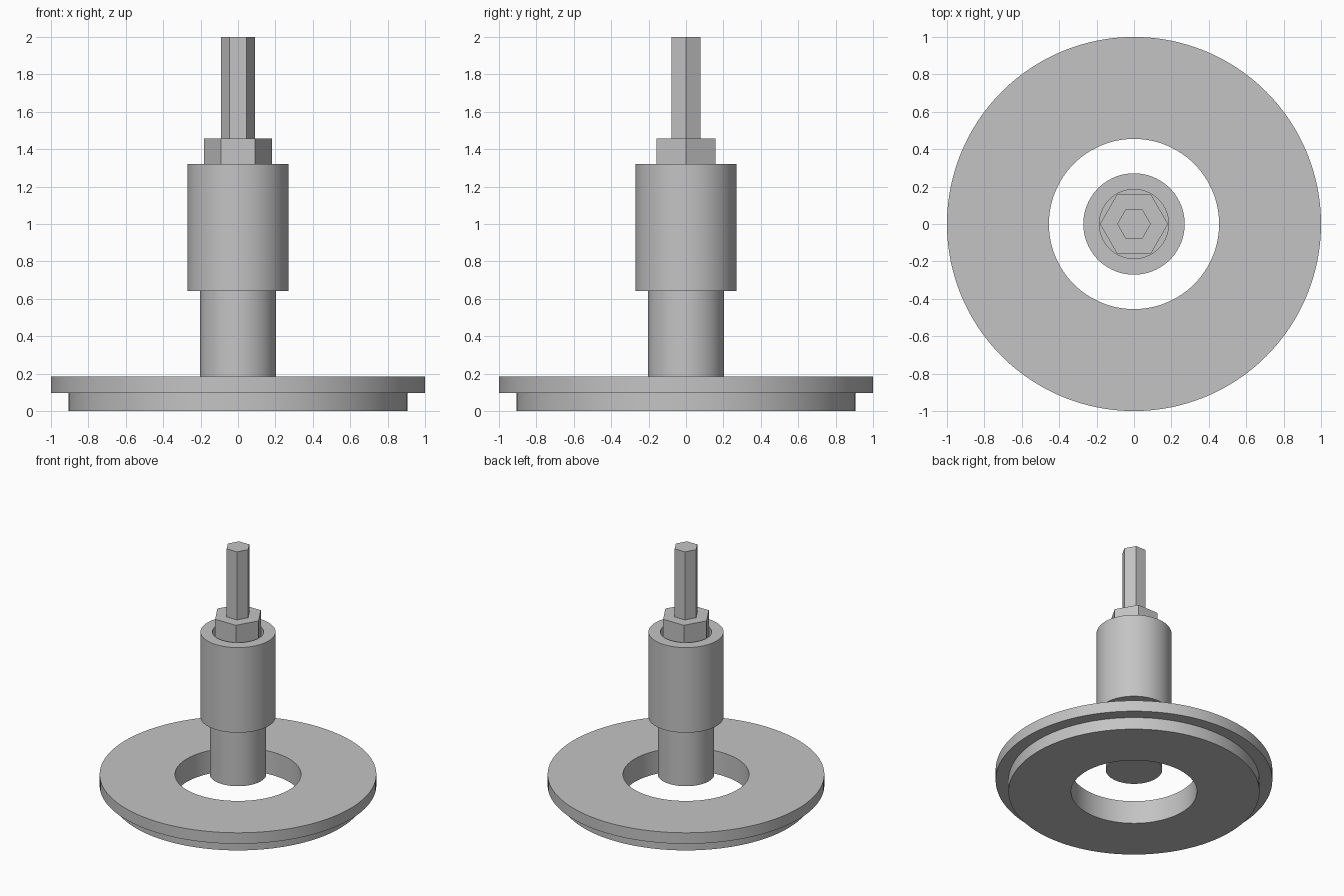
import bpy
import bmesh
from math import cos, sin, tau, radians

cube = bpy.data.objects.get("Cube")
if cube:
    bpy.data.objects.remove(cube, do_unlink=True)

# Single plain metal colour
steel = bpy.data.materials.new("grey_steel")
steel.use_nodes = True
colour = (0.55, 0.55, 0.55, 1.0)
steel.diffuse_color = colour
steel.node_tree.nodes["Principled BSDF"].inputs["Base Color"].default_value = colour


def turned(name, profile, sides, closed=False):
    """Revolve (radius, z) points about z; a radius of 0 makes a pole."""
    bm = bmesh.new()
    rings = []
    for r, z in profile:
        if r == 0:
            rings.append([bm.verts.new((0, 0, z))] * sides)
        else:
            rings.append([bm.verts.new((r * cos(tau * i / sides), r * sin(tau * i / sides), z))
                          for i in range(sides)])
    pairs = list(zip(rings, rings[1:]))
    if closed:
        pairs.append((rings[-1], rings[0]))
    for low, high in pairs:
        for i in range(sides):
            j = (i + 1) % sides
            corners = dict.fromkeys((low[i], low[j], high[j], high[i]))
            bm.faces.new(list(corners))
    # Merge the fans on flat ends into single polygons
    poles = [v for v in bm.verts if v.co.x == 0 and v.co.y == 0]
    bmesh.ops.dissolve_verts(bm, verts=poles)
    bmesh.ops.recalc_face_normals(bm, faces=bm.faces[:])
    mesh = bpy.data.meshes.new(name)
    bm.to_mesh(mesh)
    bm.free()
    mesh.materials.append(steel)
    obj = bpy.data.objects.new(name, mesh)
    bpy.context.collection.objects.link(obj)
    bpy.ops.object.select_all(action='DESELECT')
    obj.select_set(True)
    bpy.context.view_layer.objects.active = obj
    bpy.ops.object.shade_smooth_by_angle(angle=radians(30))
    return obj


# Stepped base ring with an open centre
turned("base_ring", [(0.455, 0), (0.907, 0), (0.907, 0.096), (1, 0.096),
                     (1, 0.184), (0.455, 0.184)], 128, closed=True)

# Central shaft, ending level with the ring's top
turned("lower_shaft", [(0, 0.184), (0.204, 0.184), (0.204, 0.66), (0, 0.66)], 96)

# Thick sleeve with a shallow bore around the nut
turned("sleeve", [(0, 0.642), (0.271, 0.642), (0.271, 1.321), (0.185, 1.321),
                  (0.185, 1.23), (0, 1.23)], 96)

# Hexagonal nut and drive shank
turned("hex_nut", [(0, 1.23), (0.182, 1.23), (0.182, 1.457), (0, 1.457)], 6)
turned("hex_shank", [(0, 1.44), (0.09, 1.44), (0.09, 2), (0, 2)], 6)
